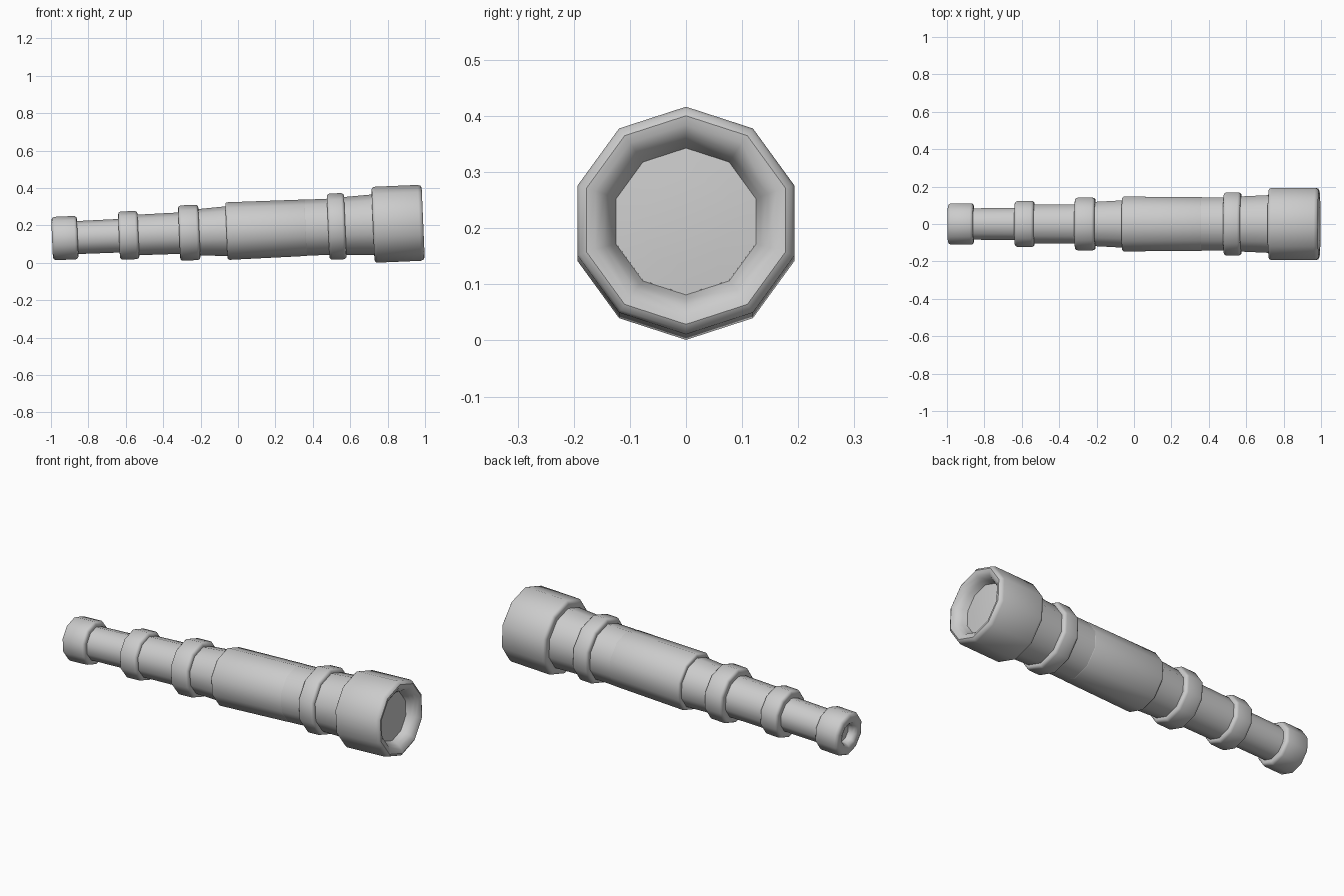
import bpy
import bmesh
import math
from mathutils import Matrix

SIDES = 10
TILT = math.atan(0.043)

if "Cube" in bpy.data.objects:
    bpy.data.objects.remove(bpy.data.objects["Cube"], do_unlink=True)

grey = bpy.data.materials.new("plain grey")
grey.use_nodes = True
colour = (0.6, 0.6, 0.6, 1)
grey.diffuse_color = colour
grey.node_tree.nodes["Principled BSDF"].inputs["Base Color"].default_value = colour

# The tube's axis rises gently towards its wide end
placement = Matrix.Translation((0, 0, 0.172)) @ Matrix.Rotation(-TILT, 4, "Y")


def lathe(name, profile):
    """Turn (position, radius) points about the axis and close both ends."""
    bm = bmesh.new()
    rings = []
    for a, r in profile:
        ring = []
        for i in range(SIDES):
            t = math.tau * i / SIDES
            ring.append(bm.verts.new((a, r * math.sin(t), r * math.cos(t))))
        rings.append(ring)
    for p, q in zip(rings, rings[1:]):
        for i in range(SIDES):
            j = (i + 1) % SIDES
            bm.faces.new((p[i], p[j], q[j], q[i]))
    bm.faces.new(rings[0])
    bm.faces.new(rings[-1])
    bmesh.ops.recalc_face_normals(bm, faces=bm.faces)
    bm.transform(placement)
    mesh = bpy.data.meshes.new(name)
    bm.to_mesh(mesh)
    bm.free()
    mesh.materials.append(grey)
    obj = bpy.data.objects.new(name, mesh)
    bpy.context.collection.objects.link(obj)
    bpy.ops.object.select_all(action="DESELECT")
    obj.select_set(True)
    bpy.context.view_layer.objects.active = obj
    bpy.ops.object.shade_smooth_by_angle(angle=math.radians(40))
    return obj


def rounded(a, r, size, direction):
    """Quarter-round from an end face out to the side of a collar."""
    points = []
    for k in range(4):
        t = math.pi / 2 * k / 3
        points.append((a + direction * size * (1 - math.sin(t)),
                       r - size * (1 - math.cos(t))))
    return points[::-1] if direction > 0 else points


def collar(name, start, end, r0, r1, size=0.016):
    front = rounded(start, r0, size, 1)[::-1]
    # Order the quarter-rounds from one end face to the other
    front.sort(key=lambda p: p[1])
    back = rounded(end, r1, size, -1)
    back.sort(key=lambda p: -p[1])
    lathe(name, front + back)


# Drawn tubes, each slipping inside the next collar
for name, start, end, r0, r1 in (
        ("eyepiece_tube", -0.90, -0.60, 0.088, 0.090),
        ("middle_tube", -0.58, -0.28, 0.108, 0.111),
        ("inner_tube", -0.25, -0.02, 0.122, 0.135),
        ("barrel_extension", 0.36, 0.52, 0.150, 0.150),
        ("front_tube", 0.53, 0.76, 0.153, 0.164)):
    lathe(name, [(start, r0), (end, r1)])

# Rounded collars and the main grip
collar("rear_collar", -0.637, -0.533, 0.129, 0.129)
collar("middle_collar", -0.315, -0.207, 0.148, 0.148)
collar("front_collar", 0.482, 0.574, 0.177, 0.177)
collar("main_barrel", -0.062, 0.37, 0.154, 0.151, 0.012)

# Eyepiece with a small recessed opening
lathe("eyepiece", [(-0.950, 0.050), (-0.975, 0.053), (-0.990, 0.062),
                   (-0.995, 0.075), (-0.995, 0.098), (-0.990, 0.110),
                   (-0.980, 0.116)] + sorted(rounded(-0.858, 0.116, 0.016, -1),
                                             key=lambda p: -p[1]))

# Wide hood with a rolled lip around the sunken lens
lathe("lens_hood", sorted(rounded(0.722, 0.203, 0.018, 1), key=lambda p: p[1])
      + [(0.970, 0.203), (0.984, 0.198), (0.991, 0.186), (0.988, 0.170),
         (0.975, 0.152), (0.955, 0.140), (0.930, 0.131)])

# Lens, very slightly domed
lathe("lens", [(0.925, 0.130), (0.931, 0.130), (0.935, 0.080), (0.937, 0.030)])
